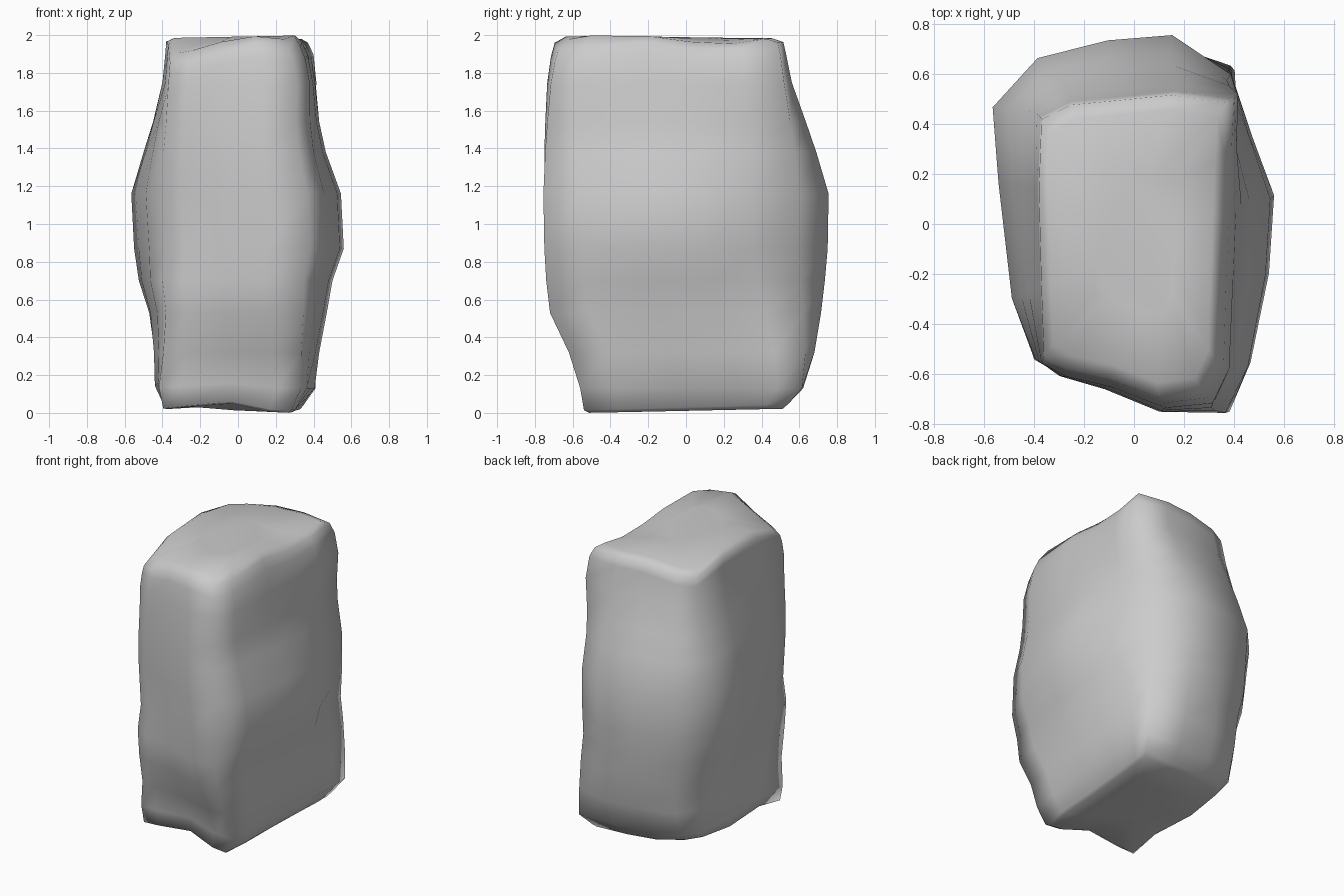
import bpy, bmesh, math

if "Cube" in bpy.data.objects:
    bpy.data.objects.remove(bpy.data.objects["Cube"])

# Key cross-sections (x, y), counter-clockwise from the front left corner
BOTTOM = [(-.39, -.48), (-.26, -.49), (0, -.48), (.22, -.53), (.33, -.54), (.35, -.35), (.36, -.05), (.38, .25),
          (.40, .46), (.405, .57), (.15, .55), (-.1, .53), (-.3, .48), (-.37, .38), (-.39, .1), (-.38, -.25)]
MIDDLE = [(-.375, -.50), (-.28, -.58), (-.1, -.64), (.12, -.73), (.37, -.74), (.46, -.55), (.54, -.2), (.56, .1),
          (.46, .33), (.37, .58), (.15, .76), (-.1, .74), (-.38, .66), (-.56, .44), (-.53, .15), (-.47, -.3)]
TOP = [(-.36, -.53), (-.27, -.58), (-.1, -.62), (.1, -.70), (.27, -.68), (.33, -.55), (.34, -.2), (.35, .05),
       (.36, .3), (.37, .51), (.15, .54), (-.05, .52), (-.25, .5), (-.37, .44), (-.38, .15), (-.37, -.25)]

# Silhouette per height: z, x min, x max, y min, y max
LEVELS = [(.03, -.40, .35, -.54, .54), (.13, -.44, .41, -.56, .62), (.32, -.445, .43, -.62, .68),
          (.53, -.47, .47, -.72, .715), (.70, -.525, .50, -.74, .735), (.87, -.55, .56, -.75, .75),
          (1.16, -.565, .545, -.755, .755), (1.38, -.50, .465, -.75, .69), (1.54, -.45, .43, -.745, .635),
          (1.75, -.40, .415, -.735, .56), (1.90, -.385, .40, -.715, .53), (1.965, -.38, .37, -.695, .515)]


def section(z):
    """Blend the key sections at height z."""
    a, b, t = (BOTTOM, MIDDLE, z) if z < 1 else (MIDDLE, TOP, min(1, (z - 1) * 1.25))
    return [(p[0] + (q[0] - p[0]) * t, p[1] + (q[1] - p[1]) * t) for p, q in zip(a, b)]


def fit(vals, lo, hi):
    """Stretch values to span lo..hi."""
    a, b = min(vals), max(vals)
    return [lo + (v - a) * (hi - lo) / (b - a) for v in vals]


def bump(x, y, cx, cy, r):
    return math.exp(-((x - cx) ** 2 + (y - cy) ** 2) / r ** 2)


def worn(x, y):
    """Drop of the worn corners and right edge at the top."""
    return (.36 * max(0, -x - y - .58) + .2 * max(0, y - x - .55) + .3 * max(0, x - y - .8)
            + .05 * bump(x, y, .38, .15, .22))


def lift(x, y):
    """Rise of the hollow front and left edges at the bottom."""
    return .06 * bump(x, y, -.1, -.52, .17) + .06 * bump(x, y, -.42, -.15, .22) + .05 * bump(x, y, -.4, .42, .25)


bm = bmesh.new()

# Rock sides
rings = []
for i, (z, x0, x1, y0, y1) in enumerate(LEVELS):
    pts = section(z)
    xs = fit([p[0] for p in pts], x0, x1)
    ys = fit([p[1] for p in pts], y0, y1)
    tilt = .03 if i == 0 else 0
    drop = max(0, min(1, (z - 1.7) / .25))
    rise = max(0, 1 - z / .3)
    rings.append([bm.verts.new((x, y, z + tilt * y - drop * worn(x, y) + rise * lift(x, y)))
                  for x, y in zip(xs, ys)])


# Cap rings that round the top and bottom rims
def cap_ring(ring, scale, height):
    cx = sum(v.co.x for v in ring) / len(ring)
    cy = sum(v.co.y for v in ring) / len(ring)
    out = []
    for v in ring:
        x, y = cx + (v.co.x - cx) * scale, cy + (v.co.y - cy) * scale
        out.append(bm.verts.new((x, y, height(x, y))))
    return out


def top_z(x, y):
    return min(2, 1.992 + .02 * x - .02 * max(0, y)) - worn(x, y)


def bottom_z(x, y):
    return max(0, .014 + .022 * y - .01 * x) + lift(x, y)


rings.insert(0, cap_ring(rings[0], .95, bottom_z))
rings.insert(0, cap_ring(rings[0], .5, bottom_z))
rings.append(cap_ring(rings[-1], .9, top_z))
rings.append(cap_ring(rings[-1], .5, top_z))
n = len(BOTTOM)
for a, b in zip(rings, rings[1:]):
    for i in range(n):
        j = (i + 1) % n
        bm.faces.new((a[i], a[j], b[j], b[i]))
bm.faces.new(rings[0][::-1])
bm.faces.new(rings[-1])
bmesh.ops.recalc_face_normals(bm, faces=bm.faces)
for f in bm.faces:
    f.smooth = True

mesh = bpy.data.meshes.new("rock")
bm.to_mesh(mesh)
bm.free()
rock = bpy.data.objects.new("rock", mesh)
bpy.context.collection.objects.link(rock)
